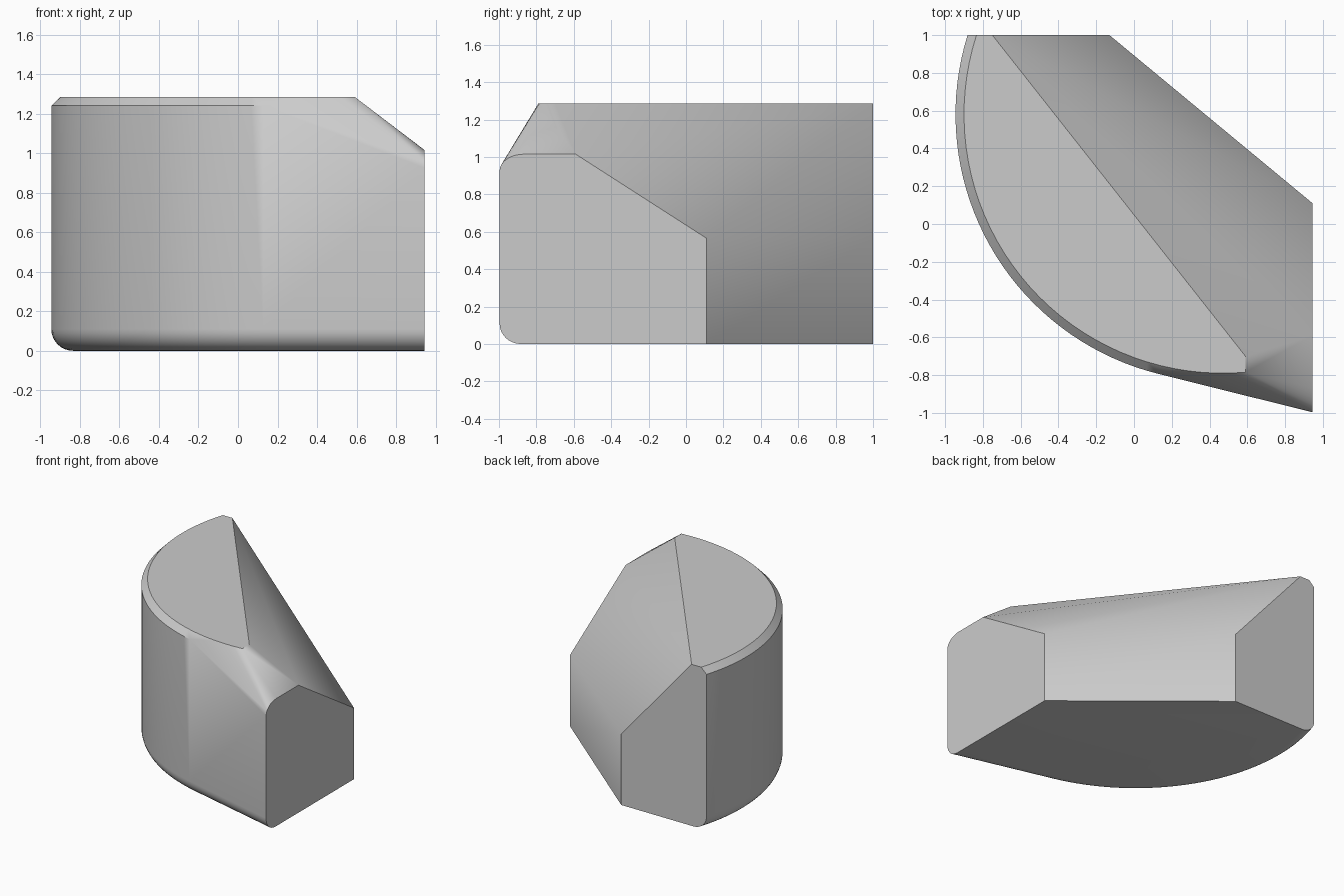
import bpy, bmesh
from math import radians, sin, cos, acos, asin, pi, tan

cube = bpy.data.objects.get("Cube")
if cube:
    bpy.data.objects.remove(cube)

grey = bpy.data.materials.new("plain_grey")
grey.use_nodes = True
colour = (0.6, 0.6, 0.6, 1)
grey.diffuse_color = colour
grey.node_tree.nodes["Principled BSDF"].inputs["Base Color"].default_value = colour

CX, CY, R = 0.47, 0.58, 1.415      # axis and radius of the curved wall
RIGHT, BACK = 0.945, 1.0           # planes of the two cut ends
TOP, CHAMFER, FILLET = 1.285, 0.045, 0.11
TANGENT = radians(256)             # where the curve runs into the straight wall
STEPS = 36


def arc(inset, z, end):
    """Points of the curved wall, from the back end round to the given angle."""
    r = R - inset
    start = pi - asin((BACK - CY) / r)
    angles = [start + (end - start) * i / STEPS for i in range(STEPS + 1)]
    return [(CX + r * cos(a), CY + r * sin(a), z) for a in angles]


def wall(inset, z):
    """Curved wall plus the straight run that ends on the right plane."""
    points = arc(inset, z, TANGENT)
    x, y, _ = points[-1]
    return points + [(RIGHT, y - (RIGHT - x) / tan(TANGENT), z)]


points = []
# rounded bottom edge
for i in range(9):
    a = i / 8 * pi / 2
    points += wall(FILLET * (1 - sin(a)), FILLET * (1 - cos(a)))
# top edge with its chamfer
points += arc(0, TOP - CHAMFER, TANGENT)
points += arc(CHAMFER, TOP, pi * 2 - acos((0.59 - CX) / (R - CHAMFER)))
points += [(-0.75, BACK, TOP), (0.59, -0.70, TOP)]
# right end: rounded shoulder and ridge
front_y = wall(0, 0)[-1][1]
for i in range(9):
    a = i / 8 * pi / 2
    points.append((RIGHT, front_y + 0.13 * (1 - cos(a)), 0.925 + 0.09 * sin(a)))
points.append((RIGHT, -0.59, 1.015))
# upright diagonal face
for z in (0, 0.565):
    points += [(RIGHT, 0.11, z), (-0.13, BACK, z)]

# the body is convex, so its skin is the hull of these sections
bm = bmesh.new()
for p in points:
    bm.verts.new(p)
bmesh.ops.remove_doubles(bm, verts=bm.verts, dist=0.0005)
hull = bmesh.ops.convex_hull(bm, input=bm.verts)
loose = [v for v in bm.verts if not v.link_faces]
bmesh.ops.delete(bm, geom=loose, context='VERTS')
bmesh.ops.dissolve_limit(bm, angle_limit=radians(0.3), verts=bm.verts, edges=bm.edges)
bmesh.ops.recalc_face_normals(bm, faces=bm.faces)

mesh = bpy.data.meshes.new("wedge_body")
bm.to_mesh(mesh)
bm.free()
mesh.materials.append(grey)
body = bpy.data.objects.new("wedge_body", mesh)
bpy.context.collection.objects.link(body)
bpy.context.view_layer.objects.active = body
body.select_set(True)
bpy.ops.object.shade_smooth_by_angle(angle=radians(30))
